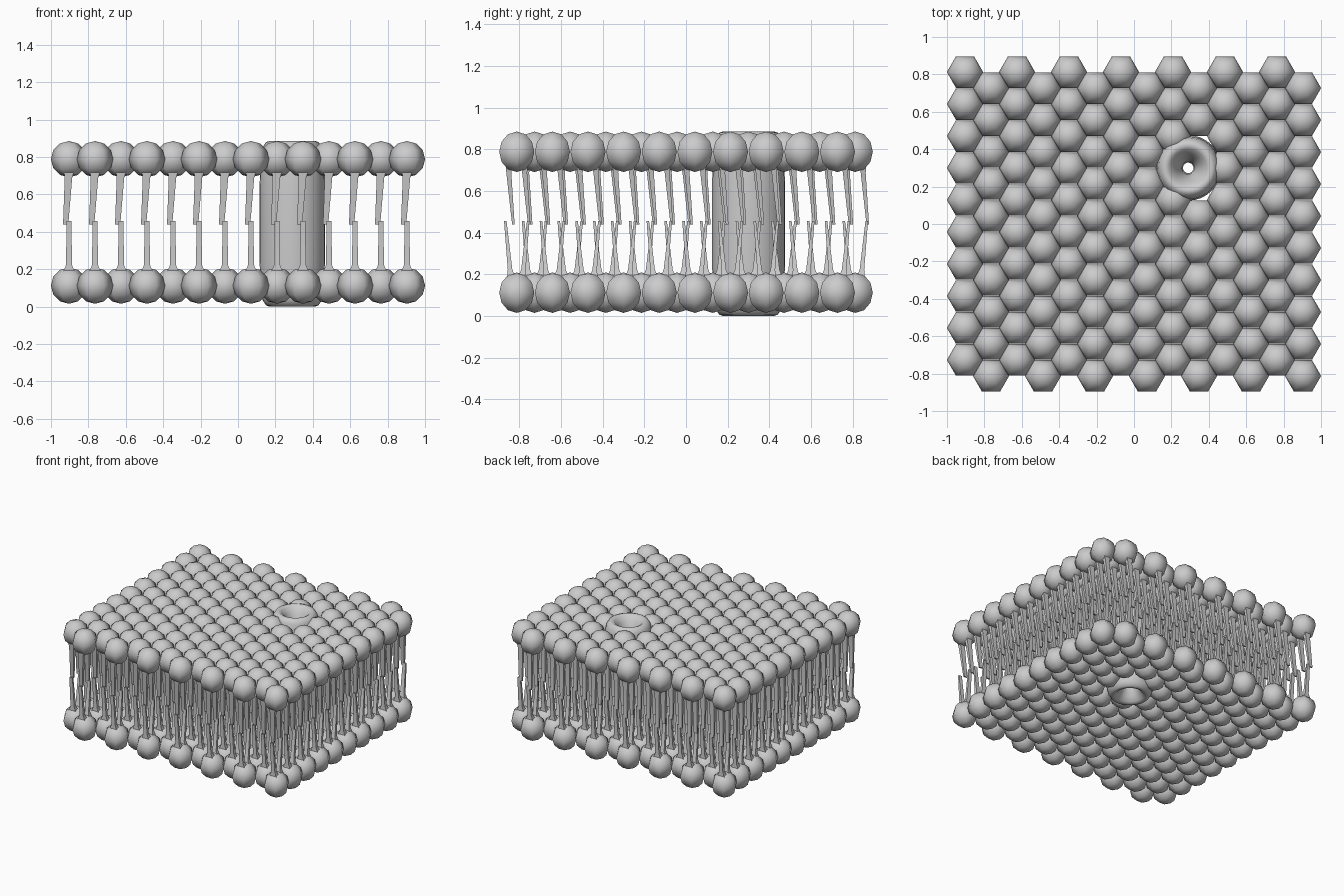
import bpy, bmesh
from math import sin, cos, pi, radians

if "Cube" in bpy.data.objects:
    bpy.data.objects.remove(bpy.data.objects["Cube"])


def lathe(bm, profile, segs, z0=0.0, closed=False):
    """Spin an (r, z) profile round z; r = 0 makes a pole."""
    rings = []
    for r, z in profile:
        n = 1 if r == 0 else segs
        rings.append([bm.verts.new((r * cos(2 * pi * i / segs),
                                    r * sin(2 * pi * i / segs), z0 + z))
                      for i in range(n)])
    pairs = list(zip(rings, rings[1:]))
    if closed:
        pairs.append((rings[-1], rings[0]))
    for a, b in pairs:
        for i in range(segs):
            j = (i + 1) % segs
            quad = [a[i % len(a)], a[j % len(a)], b[j % len(b)], b[i % len(b)]]
            bm.faces.new(list(dict.fromkeys(quad)))


def tail(bm, sections):
    """Square-section strand through (x, y, z, half x, half y) sections."""
    rings = [[bm.verts.new((x + sx * hx, y + sy * hy, z))
              for sx, sy in ((-1, -1), (1, -1), (1, 1), (-1, 1))]
             for x, y, z, hx, hy in sections]
    for a, b in zip(rings, rings[1:]):
        for i in range(4):
            j = (i + 1) % 4
            bm.faces.new((a[i], a[j], b[j], b[i]))
    bm.faces.new(rings[0][::-1])
    bm.faces.new(rings[-1])


def to_mesh(bm, name):
    bmesh.ops.recalc_face_normals(bm, faces=bm.faces)
    me = bpy.data.meshes.new(name)
    bm.to_mesh(me)
    bm.free()
    return me


def add(me, name, loc):
    ob = bpy.data.objects.new(name, me)
    ob.location = loc
    bpy.context.collection.objects.link(ob)
    return ob


def lipid(name, tails):
    """Six-sided round head with two strands."""
    bm = bmesh.new()
    R = 0.097
    lathe(bm, [(0 if k in (0, 6) else R * sin(pi * k / 6), -R * cos(pi * k / 6))
               for k in range(7)], 6)
    for t in tails:
        tail(bm, t)
    me = to_mesh(bm, name)
    me.shade_smooth()
    me.set_sharp_from_angle(angle=radians(70))
    return me


# Lower lipid: strands splay apart upwards
lower = lipid("lower_lipid", [
    [(0, s * 0.025, 0.065, 0.035, 0.022), (0, s * 0.032, 0.11, 0.016, 0.011),
     (0, s * 0.055, 0.345, 0.013, 0.006)] for s in (-1, 1)])

# Upper lipid: strands hang down with a slight lean
upper = lipid("upper_lipid", [
    [(0, s * 0.036, -0.06, 0.028, 0.018), (-0.003, s * 0.038, -0.10, 0.02, 0.012),
     (-0.018, s * 0.038 + 0.022, -0.35, 0.014, 0.006)] for s in (-1, 1)])

# Two staggered sheets, leaving three places free for the channel
CX, CY = 0.29, 0.30
PITCH, STEP, X0 = 0.171, 0.139, -0.9035
for c in range(14):
    for r in range(10):
        x = X0 + c * STEP
        y = 4.75 * PITCH - r * PITCH - (c % 2) * PITCH / 2
        if (x - CX) ** 2 + (y - CY) ** 2 < 0.14 ** 2:
            continue
        add(lower, "lower_lipid", (x, y, 0.112))
        add(upper, "upper_lipid", (x, y, 0.788))

# Channel: thick tube with dished mouths and a narrow bore
half = [(0.028, 0.20), (0.034, 0.29), (0.05, 0.35), (0.075, 0.40), (0.1, 0.432),
        (0.12, 0.443), (0.14, 0.437), (0.158, 0.41), (0.168, 0.36), (0.175, 0.2)]
bm = bmesh.new()
lathe(bm, half + [(r, -z) for r, z in reversed(half)], 32, closed=True)
channel = to_mesh(bm, "channel")
channel.shade_smooth()
add(channel, "channel", (CX, CY, 0.443))
